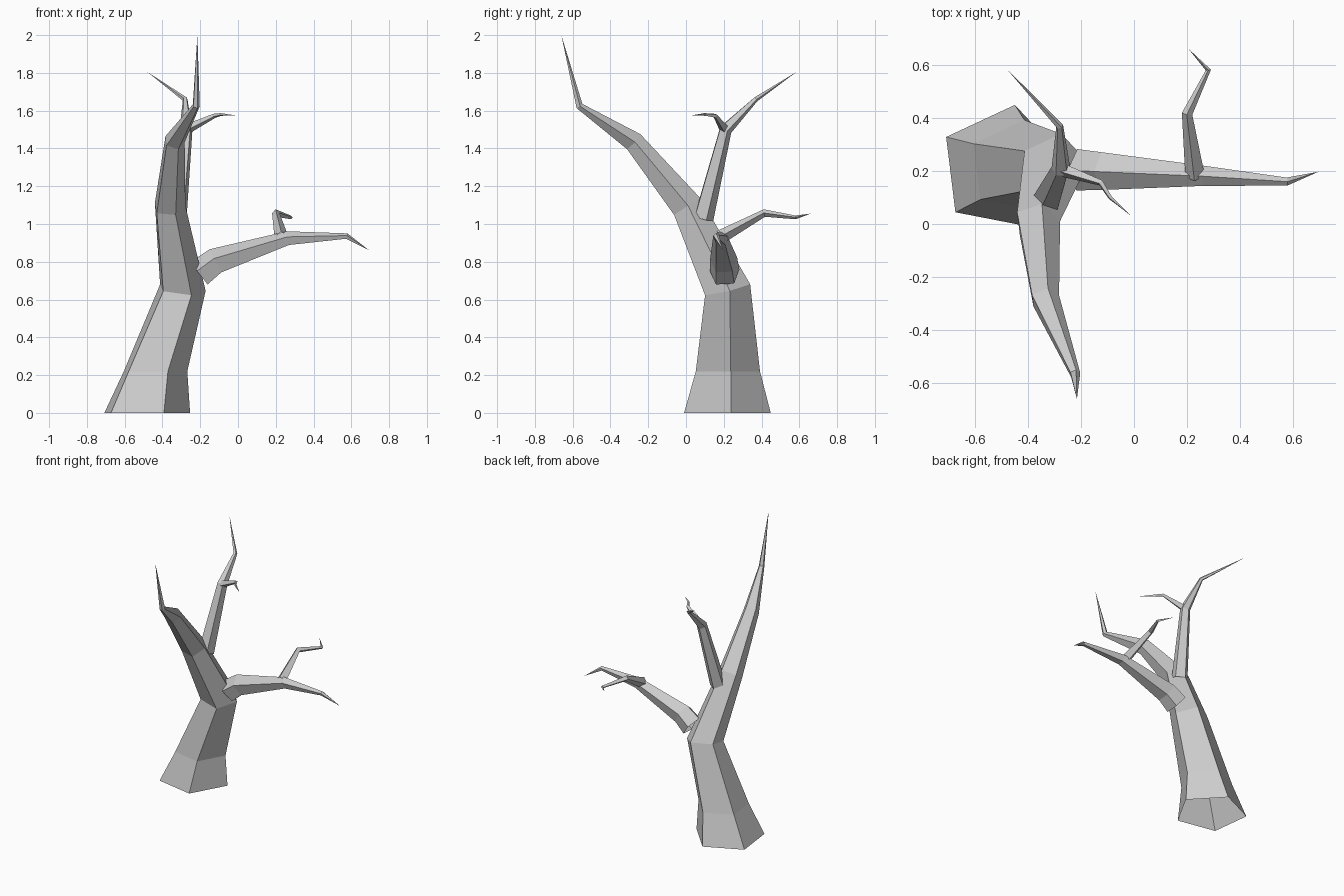
import bpy, bmesh
from math import cos, sin, radians, tau
from mathutils import Vector, Quaternion

if "Cube" in bpy.data.objects:
    bpy.data.objects.remove(bpy.data.objects["Cube"])

UP = Vector((0, 0, 1))


def limb(name, path, sides, phase=0, flat=0):
    """Faceted open tube through (x, y, z, radius) rings, closed to a point at the tip."""
    pts = [Vector(p[:3]) for p in path]
    bm = bmesh.new()
    prev_n, rot, prev = UP, Quaternion(), None
    for i, p in enumerate(pts[:-1]):
        ahead = (pts[i + 1] - p).normalized()
        behind = (p - pts[i - 1]).normalized() if i else ahead
        n = UP if i < flat else (ahead + behind).normalized()
        rot = prev_n.rotation_difference(n) @ rot
        prev_n = n
        ring = []
        for k in range(sides):
            a = radians(phase) + tau * k / sides
            ring.append(bm.verts.new(p + rot @ Vector((cos(a), sin(a), 0)) * path[i][3]))
        if prev:
            for k in range(sides):
                j = (k + 1) % sides
                bm.faces.new((prev[k], prev[j], ring[j], ring[k]))
        prev = ring
    tip = bm.verts.new(pts[-1])
    for k in range(sides):
        bm.faces.new((prev[k], prev[(k + 1) % sides], tip))
    mesh = bpy.data.meshes.new(name)
    bm.to_mesh(mesh)
    bm.free()
    ob = bpy.data.objects.new(name, mesh)
    bpy.context.collection.objects.link(ob)
    return ob


# Trunk, leaning and curving forward into the tallest bough
limb("trunk", [(-0.495, 0.21, 0, 0.243), (-0.447, 0.215, 0.22, 0.18),
               (-0.30, 0.215, 0.655, 0.13), (-0.365, 0.005, 1.09, 0.087),
               (-0.337, -0.28, 1.437, 0.056), (-0.222, -0.565, 1.625, 0.02),
               (-0.215, -0.66, 2.0, 0)], 5, 7, flat=2)

# Long side bough to the right
limb("side_bough", [(-0.20, 0.205, 0.735, 0.082), (-0.115, 0.20, 0.80, 0.075),
                    (0.265, 0.182, 0.922, 0.04), (0.575, 0.16, 0.935, 0.016),
                    (0.695, 0.197, 0.86, 0)], 5, 180)

# Rear bough rising from the fork
limb("rear_bough", [(-0.325, 0.09, 1.03, 0.056), (-0.275, 0.208, 1.50, 0.036),
                    (-0.28, 0.368, 1.66, 0.014), (-0.48, 0.585, 1.805, 0)], 5, 20)

# Twigs
limb("rear_twig", [(-0.275, 0.205, 1.50, 0.027), (-0.125, 0.155, 1.573, 0.012),
                   (-0.09, 0.10, 1.58, 0.008), (-0.01, 0.03, 1.575, 0)], 4)
limb("side_twig", [(0.23, 0.18, 0.93, 0.037), (0.20, 0.415, 1.058, 0.02),
                   (0.28, 0.58, 1.035, 0.01), (0.205, 0.66, 1.055, 0)], 4)
